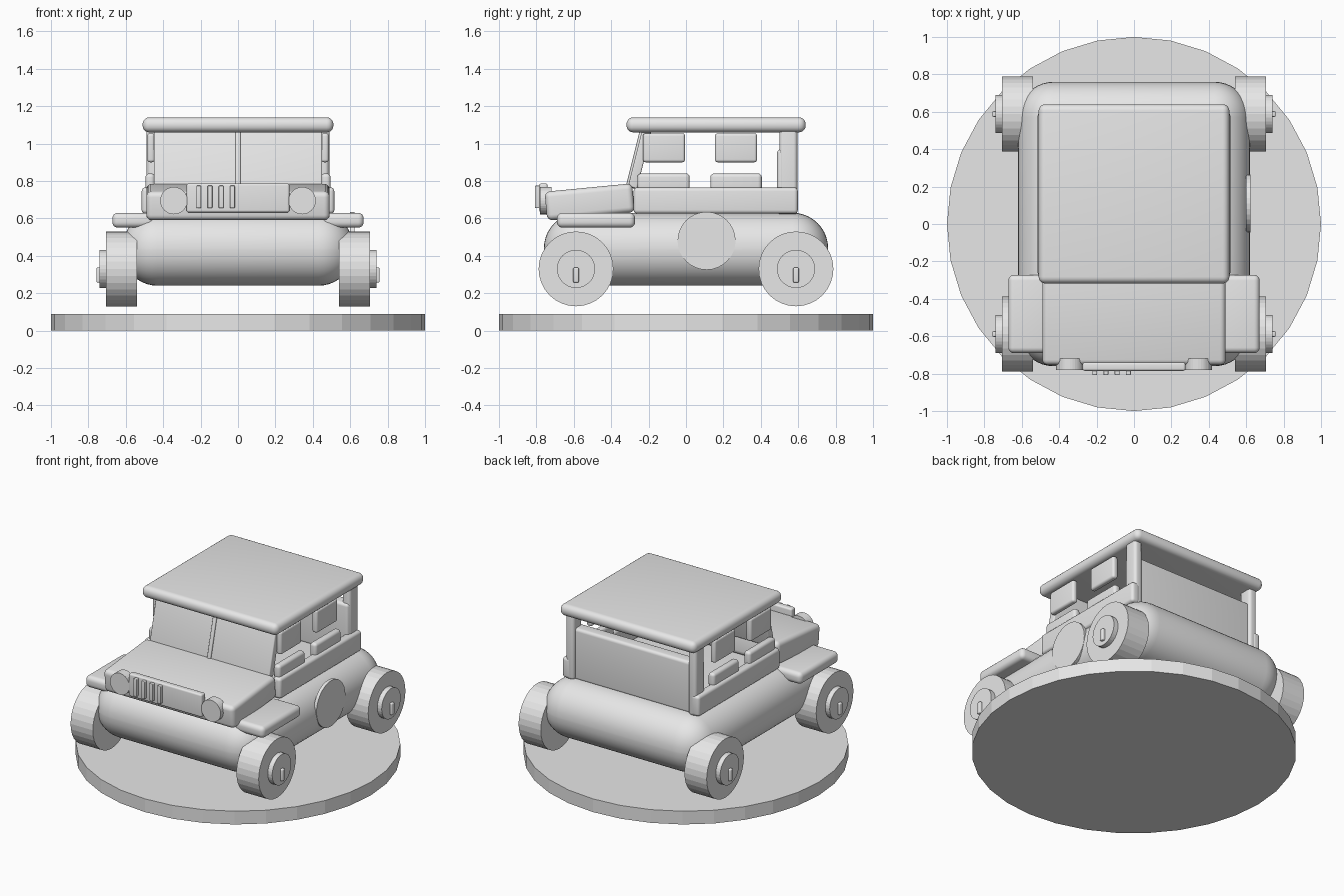
import bpy
import math
from mathutils import Matrix

if "Cube" in bpy.data.objects:
    bpy.data.objects.remove(bpy.data.objects["Cube"], do_unlink=True)

grey = bpy.data.materials.new("plain grey")
grey.use_nodes = True
grey.diffuse_color = (0.8, 0.8, 0.8, 1)
grey.node_tree.nodes["Principled BSDF"].inputs["Base Color"].default_value = (0.8, 0.8, 0.8, 1)


def rounded_box(name, xs, ys, zs, radius=0.02, tilt=0, segments=5):
    """Rounded box between the given limits, tilted about its x axis."""
    limits = (xs, ys, zs)
    bpy.ops.mesh.primitive_cube_add(size=1, location=[(a + b) / 2 for a, b in limits])
    ob = bpy.context.object
    ob.name = name
    ob.data.transform(Matrix.Diagonal([b - a for a, b in limits] + [1]))
    ob.rotation_euler.x = math.radians(tilt)
    ob.data.materials.append(grey)
    bevel = ob.modifiers.new("rounding", "BEVEL")
    bevel.width = radius
    bevel.segments = segments
    bpy.ops.object.modifier_apply(modifier=bevel.name)
    bpy.ops.object.shade_smooth_by_angle(angle=math.radians(35))
    return ob


def disc(name, radius, start, end, axis="Z", u=0, v=0):
    """Flat-sided cylinder from start to end along an axis."""
    mid = (start + end) / 2
    loc = {"X": (mid, u, v), "Y": (u, mid, v), "Z": (u, v, mid)}[axis]
    rot = {"X": (0, math.pi / 2, 0), "Y": (math.pi / 2, 0, 0), "Z": (0, 0, 0)}[axis]
    bpy.ops.mesh.primitive_cylinder_add(vertices=32, radius=radius, depth=abs(end - start),
                                        location=loc, rotation=rot)
    ob = bpy.context.object
    ob.name = name
    ob.data.materials.append(grey)
    return ob


def side_box(name, s, xs, ys, zs, radius=0.015):
    """Rounded box on the left (s = 1) or right (s = -1)."""
    return rounded_box(name, sorted((s * xs[0], s * xs[1])), ys, zs, radius)


# Display base and main body
disc("display_base", 1.0, 0, 0.09)
rounded_box("body", (-0.62, 0.62), (-0.76, 0.76), (0.24, 0.63), 0.19, segments=10)
disc("side_cap", 0.155, 0.6, 0.622, "X", 0.11, 0.48)

# Bonnet, roof, windscreen and rear panel
rounded_box("bonnet", (-0.49, 0.49), (-0.75, -0.28), (0.61, 0.765), 0.03, tilt=5.5)
rounded_box("roof", (-0.51, 0.51), (-0.318, 0.64), (1.06, 1.14), 0.036)
rounded_box("windscreen", (-0.45, 0.45), (-0.272, -0.222), (0.76, 1.08), 0.008, tilt=-14)
rounded_box("windscreen_bar", (-0.013, 0.013), (-0.285, -0.235), (0.76, 1.07), 0.006, tilt=-14)
rounded_box("rear_panel", (-0.485, 0.485), (0.487, 0.575), (0.62, 0.97), 0.02)

# Grille with its slats
rounded_box("grille", (-0.275, 0.275), (-0.785, -0.74), (0.632, 0.787), 0.012)
for i in range(4):
    x = -0.21 + 0.06 * i
    rounded_box("grille_slat", (x - 0.013, x + 0.013), (-0.808, -0.782), (0.655, 0.775), 0.005)

# Paired parts
for s, side in ((1, "left"), (-1, "right")):
    disc(side + "_headlight", 0.073, -0.78, -0.72, "Y", s * 0.343, 0.695)
    side_box(side + "_fender", s, (0.45, 0.672), (-0.69, -0.272), (0.55, 0.63), 0.03)
    side_box(side + "_cabin_side", s, (0.455, 0.515), (-0.28, 0.598), (0.625, 0.765), 0.02)
    side_box(side + "_rear_post", s, (0.43, 0.49), (0.5, 0.595), (0.62, 1.08), 0.02)
    # Upper window flaps and lower door tops
    for y0, y1 in ((-0.23, -0.005), (0.155, 0.38)):
        side_box(side + "_window_flap", s, (0.445, 0.485), (y0, y1), (0.9, 1.055))
    for y0, y1 in ((-0.26, 0.02), (0.13, 0.405)):
        side_box(side + "_door_top", s, (0.445, 0.495), (y0, y1), (0.74, 0.84), 0.02)
    # Wheels with hubs and small hub nubs
    for y, end in ((-0.588, "front"), (0.588, "rear")):
        name = end + "_" + side
        disc(name + "_wheel", 0.2, s * 0.54, s * 0.707, "X", y, 0.33)
        disc(name + "_hub", 0.102, s * 0.7, s * 0.74, "X", y, 0.33)
        side_box(name + "_nub", s, (0.72, 0.757), (y - 0.015, y + 0.015), (0.257, 0.337), 0.007)
